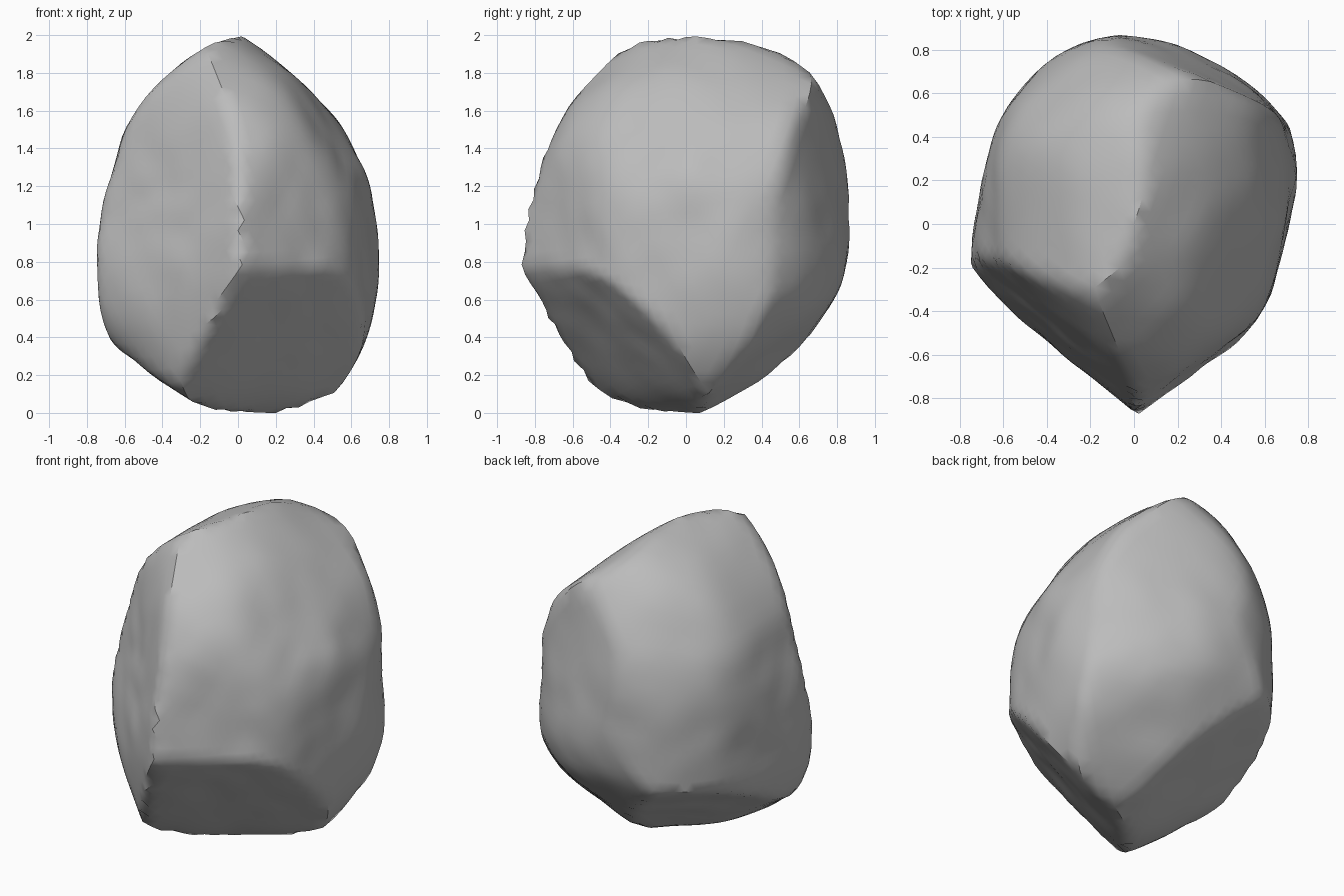
import bpy, bmesh
from math import radians, sin, cos, exp, tau
from mathutils import Vector, noise

old = bpy.data.objects.get("Cube")
if old:
    bpy.data.objects.remove(old, do_unlink=True)

# Each broad side of the boulder is a rounded blend of a few flat cuts:
# (heading in degrees from +x, tilt in degrees, distance from the middle)
SIDES = {
    "left_front": [(227, 10, .62), (233, 41, .91), (234, -9, .73),
                   (200, -30, .88)],
    "right": [(306, 5, .7), (345, 0, .69), (352, 4, .715), (0, 18, .73),
              (342, 30, .7), (0, 41, .78), (0, 53, .84), (301, 54, .9),
              (285, 41, .88), (270, 25, .875), (0, -22, .85), (0, -41, .96),
              (50, 60, 1.04), (18, 0, .815)],
    "left_back": [(180, 0, .75), (180, 15, .725), (180, 37, .82),
                  (180, 57, .91), (167, 0, .72), (156, 0, .75), (144, 0, .79),
                  (120, 0, .85), (90, 0, .87), (90, 26, .98), (100, 50, 1.07),
                  (133, 26, .87), (150, 78, 1.01), (180, -26, .86),
                  (157, -38, .9)],
    "back": [(63, 6, .81), (90, 0, .87), (90, 12, .9), (90, -26, .87),
             (90, -41, .86), (65, -44, .85), (68, -57, .9), (37, 0, .84)],
    "lower_front": [(305, -37, .7), (0, -90, 1.01), (270, -37, .95)],
    "lower_left": [(135, -53, .765), (190, -52, .91), (0, -90, 1.01)],
}
# Shallow knocks: heading, tilt, width, depth (negative swells outward)
DENTS = [(0, 24, .22, -.015), (0, 0, .2, .015), (35, 0, .16, .015),
         (150, 5, .25, -.01), (70, -5, .2, -.01)]


def heading(turn, tilt):
    a, t = radians(turn), radians(tilt)
    return Vector((cos(a) * cos(t), sin(a) * cos(t), sin(t)))


sides = [[heading(a, t) / d for a, t, d in cuts] for cuts in SIDES.values()]
dents = [(heading(a, t), w, d) for a, t, w, d in DENTS]
# Even spread of offsets that rounds the cuts within one side
SPREAD = [(0, 0)] + [(r * cos(tau * k / 8), r * sin(tau * k / 8))
                     for r in (.13, .26) for k in range(8)]


def surface(ray):
    u = ray.orthogonal().normalized()
    v = ray.cross(u)
    rays = [ray + u * a + v * b for a, b in SPREAD]
    # The tightest side wins, which leaves crisp ridges between sides
    reach = max(sum(max(q.dot(n) for n in cuts) for q in rays)
                for cuts in sides)
    r = len(rays) / reach
    for n, w, d in dents:
        r -= d * exp(-((ray - n).length / w) ** 2)
    return ray * (r + .01 * noise.noise(ray * 4))


# Shape a ball into the boulder and rest it on the ground
bm = bmesh.new()
bmesh.ops.create_icosphere(bm, subdivisions=5, radius=1)
for v in bm.verts:
    v.co = surface(v.co.normalized())
lowest = min(v.co.z for v in bm.verts)
bmesh.ops.translate(bm, verts=bm.verts, vec=(0, 0, -lowest))

mesh = bpy.data.meshes.new("boulder")
bm.to_mesh(mesh)
bm.free()
boulder = bpy.data.objects.new("boulder", mesh)
bpy.context.collection.objects.link(boulder)

# Plain grey stone
stone = bpy.data.materials.new("grey_stone")
stone.use_nodes = True
grey = (.5, .5, .5, 1)
stone.diffuse_color = grey
shader = next(n for n in stone.node_tree.nodes if n.type == "BSDF_PRINCIPLED")
shader.inputs["Base Color"].default_value = grey
shader.inputs["Roughness"].default_value = .9
mesh.materials.append(stone)

# Soft faces with crisp ridges
bpy.ops.object.select_all(action="DESELECT")
boulder.select_set(True)
bpy.context.view_layer.objects.active = boulder
bpy.ops.object.shade_smooth_by_angle(angle=radians(40))
